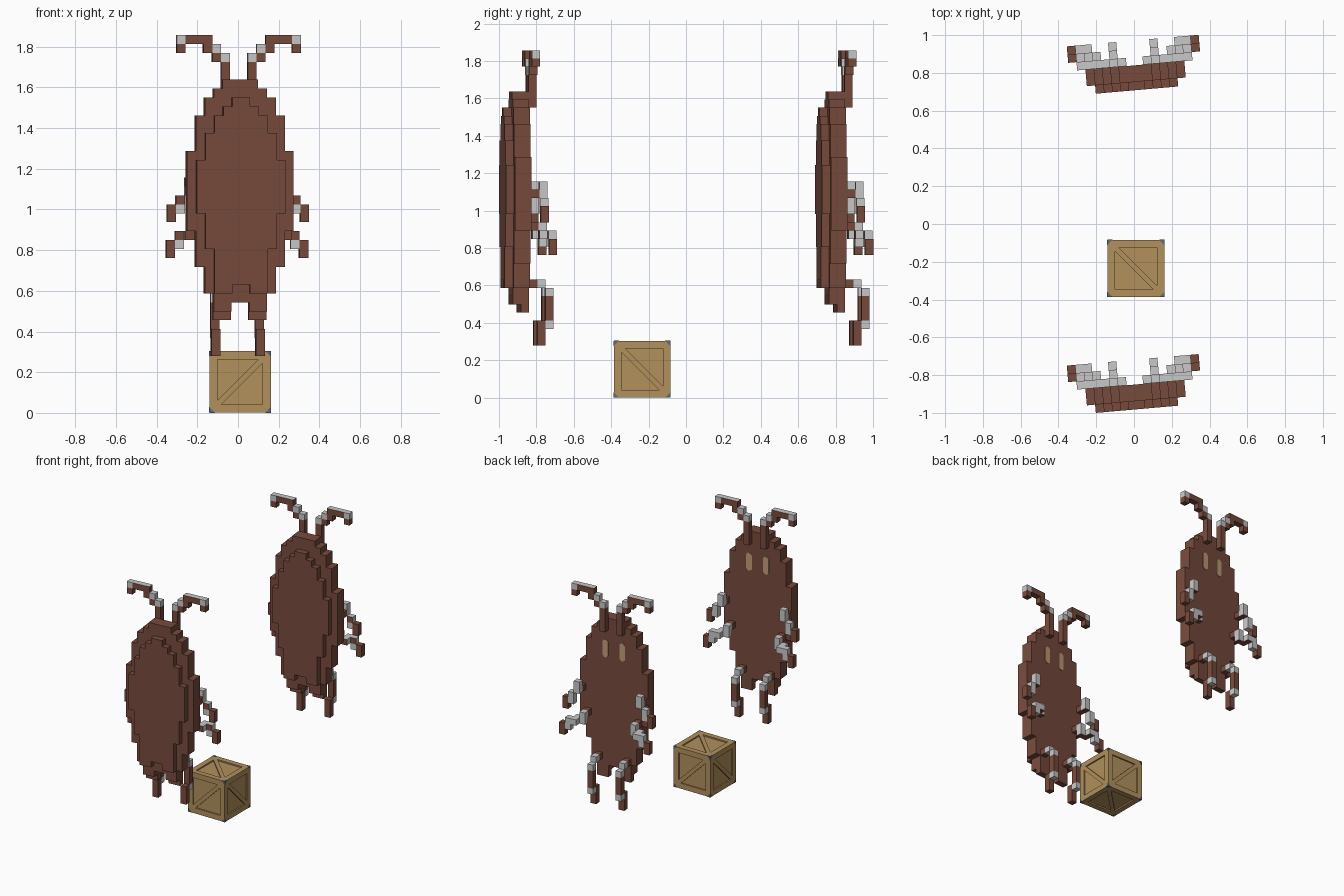
import bpy, bmesh, math
from mathutils import Matrix, Vector

if "Cube" in bpy.data.objects:
    bpy.data.objects.remove(bpy.data.objects["Cube"])

V = 0.0438      # block size
TOP = 1.857     # height of the antenna tips


def material(name, r, g, b):
    m = bpy.data.materials.new(name)
    m.diffuse_color = (r, g, b, 1)
    m.use_nodes = True
    m.node_tree.nodes["Principled BSDF"].inputs["Base Color"].default_value = m.diffuse_color
    return m


BROWN = material("shell brown", 0.187, 0.07, 0.045)
GREY = material("light grey", 0.58, 0.58, 0.58)
TAN = material("eye tan", 0.55, 0.34, 0.19)
WOOD = material("crate wood", 0.445, 0.28, 0.107)
STEEL = material("bracket steel", 0.125, 0.14, 0.18)


def finish(bm, name, mats):
    bmesh.ops.recalc_face_normals(bm, faces=bm.faces)
    me = bpy.data.meshes.new(name)
    bm.to_mesh(me)
    bm.free()
    for m in mats:
        me.materials.append(m)
    return me


def prism(bm, pts, lo, hi, mat=Matrix()):
    """Extrude a 2D outline from lo to hi along the third axis of mat."""
    a = [bm.verts.new(mat @ Vector((x, y, lo))) for x, y in pts]
    b = [bm.verts.new(mat @ Vector((x, y, hi))) for x, y in pts]
    bm.faces.new(a)
    bm.faces.new(b)
    for k in range(len(a)):
        n = (k + 1) % len(a)
        bm.faces.new((a[k], a[n], b[n], b[k]))


def blocks(name, cells):
    """Skin of a set of blocks {(column, depth, row): kind}, mirrored left to right.
    Kinds: B brown, G grey, T brown with grey top, M grey with brown front and underside."""
    full = dict(cells)
    full.update({(-1 - i, j, r): k for (i, j, r), k in cells.items()})
    bm = bmesh.new()
    for (i, j, r), kind in full.items():
        c = Vector((i + 0.5, j + 0.5, -r - 0.5))
        for axis in range(3):
            for s in (-1, 1):
                d = Vector((0, 0, 0))
                d[axis] = s
                if (i + int(d.x), j + int(d.y), r - int(d.z)) in full:
                    continue
                p, q = Vector((0, 0, 0)), Vector((0, 0, 0))
                p[(axis + 1) % 3] = q[(axis + 2) % 3] = 0.5
                f = bm.faces.new([bm.verts.new((c + d / 2 + w) * V + Vector((0, 0, TOP)))
                                  for w in (-p - q, p - q, p + q, q - p)])
                front_or_under = d.y < 0 or d.z < 0
                f.material_index = int(kind == "G" or (kind == "T" and d.z > 0)
                                       or (kind == "M" and not front_or_under))
    bmesh.ops.remove_doubles(bm, verts=bm.verts, dist=0.0005)
    bmesh.ops.dissolve_limit(bm, angle_limit=0.02, verts=bm.verts, edges=bm.edges,
                             delimit={'MATERIAL'})
    return finish(bm, name, [BROWN, GREY])


def oval(steps, end, depths):
    """Stepped oval: (first row, half width) steps down to the end row."""
    cells = {}
    for (r0, half), (r1, _) in zip(steps, steps[1:] + [(end, 0)]):
        cells.update({(i, j, r): "B" for r in range(r0, r1)
                      for i in range(half) for j in depths})
    return cells


# Shell plate on the front
plate = oval([(7, 1), (8, 2), (9, 3), (11, 4), (14, 5), (20, 4), (24, 3)], 28, [0])
plate[(1, 0, 28)] = plate[(2, 0, 28)] = "B"

# Body behind it, ending in two tips
body = oval([(5, 2), (6, 3), (7, 4), (9, 5), (13, 6), (22, 5), (26, 4), (29, 3)], 30, [1, 2])
for i in (1, 2):
    body.update({(i, 1, 30): "B", (i, 2, 30): "B", (i, 2, 31): "B"})

# Bent antennae
antennae = {(1, 3, r): "B" for r in range(3, 7)}
antennae.update({(1, 3, 2): "G", (2, 3, 1): "G", (2, 3, 2): "B", (3, 3, 0): "T",
                 (3, 3, 1): "B", (4, 3, 0): "T", (5, 3, 0): "T", (6, 3, 0): "G",
                 (6, 3, 1): "B"})

# Two pairs of arms
upper_arms = {(5, 3, 17): "B", (5, 4, 16): "G", (5, 4, 17): "M", (6, 4, 18): "M",
              (6, 4, 19): "G", (7, 4, 19): "B", (7, 4, 20): "B"}
lower_arms = {(4, 3, 21): "B", (4, 4, 21): "G", (4, 4, 22): "M", (5, 4, 22): "M",
              (6, 5, 22): "M", (6, 5, 23): "G", (5, 5, 22): "M",
              (7, 5, 23): "B", (7, 5, 24): "B"}

# Legs with grey joints
legs = {(2, 3, 28): "B", (2, 4, 28): "G", (2, 5, 29): "G", (2, 5, 33): "G"}
legs.update({(2, 5, r): "B" for r in (30, 31, 32)})
legs.update({(2, 4, r): "B" for r in (33, 34, 35)})

# Eyes: thin eight-sided plates on the back of the body
bm = bmesh.new()
w, h, c = V / 2, 0.066, 0.014
outline = [(-w, c - h), (c - w, -h), (w - c, -h), (w, c - h),
           (w, h - c), (w - c, h), (c - w, h), (-w, h - c)]
for s in (-1, 1):
    m = Matrix.Translation((s * 1.5 * V, 3 * V, 1.41)) @ Matrix.Rotation(math.pi / 2, 4, 'X')
    prism(bm, outline, -0.004, 0.001, m)
eyes = finish(bm, "eyes", [TAN])

parts = [blocks("shell_plate", plate), blocks("body", body), blocks("antennae", antennae),
         blocks("upper_arms", upper_arms), blocks("lower_arms", lower_arms),
         blocks("legs", legs), eyes]

# Two identical beetles, slightly turned
for tag, y in (("front", -0.981), ("rear", 0.709)):
    for me in parts:
        ob = bpy.data.objects.new(f"{tag}_beetle_{me.name}", me)
        ob.matrix_world = Matrix.Translation((0.016, y, 0)) @ Matrix.Rotation(math.radians(5), 4, 'Z')
        bpy.context.collection.objects.link(ob)

# Crate: core box, edge posts, a diagonal beam and steel corners on each side
S, POST, SINK, CUT, CORNER = 0.151, 0.04, 0.01, 0.02, 0.027
wood, steel = bmesh.new(), bmesh.new()


def box(bm, centre, size):
    m = Matrix.Translation(centre) @ Matrix.Diagonal((*size, 1))
    bmesh.ops.create_cube(bm, size=1, matrix=m)


box(wood, (0, 0, 0), [2 * (S - SINK)] * 3)
for axis in range(3):
    for a in (-1, 1):
        for b in (-1, 1):
            centre, size = [0, 0, 0], [POST] * 3
            size[axis] = 2 * S
            centre[(axis + 1) % 3] = a * (S - POST / 2)
            centre[(axis + 2) % 3] = b * (S - POST / 2)
            box(wood, centre, size)

X, Y, Z = Vector((1, 0, 0)), Vector((0, 1, 0)), Vector((0, 0, 1))
H = S - POST
beam = [(-H, -H), (CUT - H, -H), (H, H - CUT), (H, H), (H - CUT, H), (-H, CUT - H)]
for u, v, slant in ((X, Z, 1), (Y, Z, -1), (-X, Z, 1), (-Y, Z, -1), (X, Y, -1), (X, -Y, -1)):
    face = Matrix((u, v, u.cross(v))).transposed().to_4x4()
    prism(wood, [(slant * x, y) for x, y in beam], S - SINK - 0.002, S, face)
    for a in (-1, 1):
        for b in (-1, 1):
            tri = [(a * S, b * S), (a * (S - CORNER), b * S), (a * S, b * (S - CORNER))]
            prism(steel, tri, S - 0.002, S + 0.0015, face)

for name, bm, mat in (("crate", wood, WOOD), ("crate_corners", steel, STEEL)):
    ob = bpy.data.objects.new(name, finish(bm, name, [mat]))
    ob.location = (0.01, -0.235, S + 0.0015)
    bpy.context.collection.objects.link(ob)
